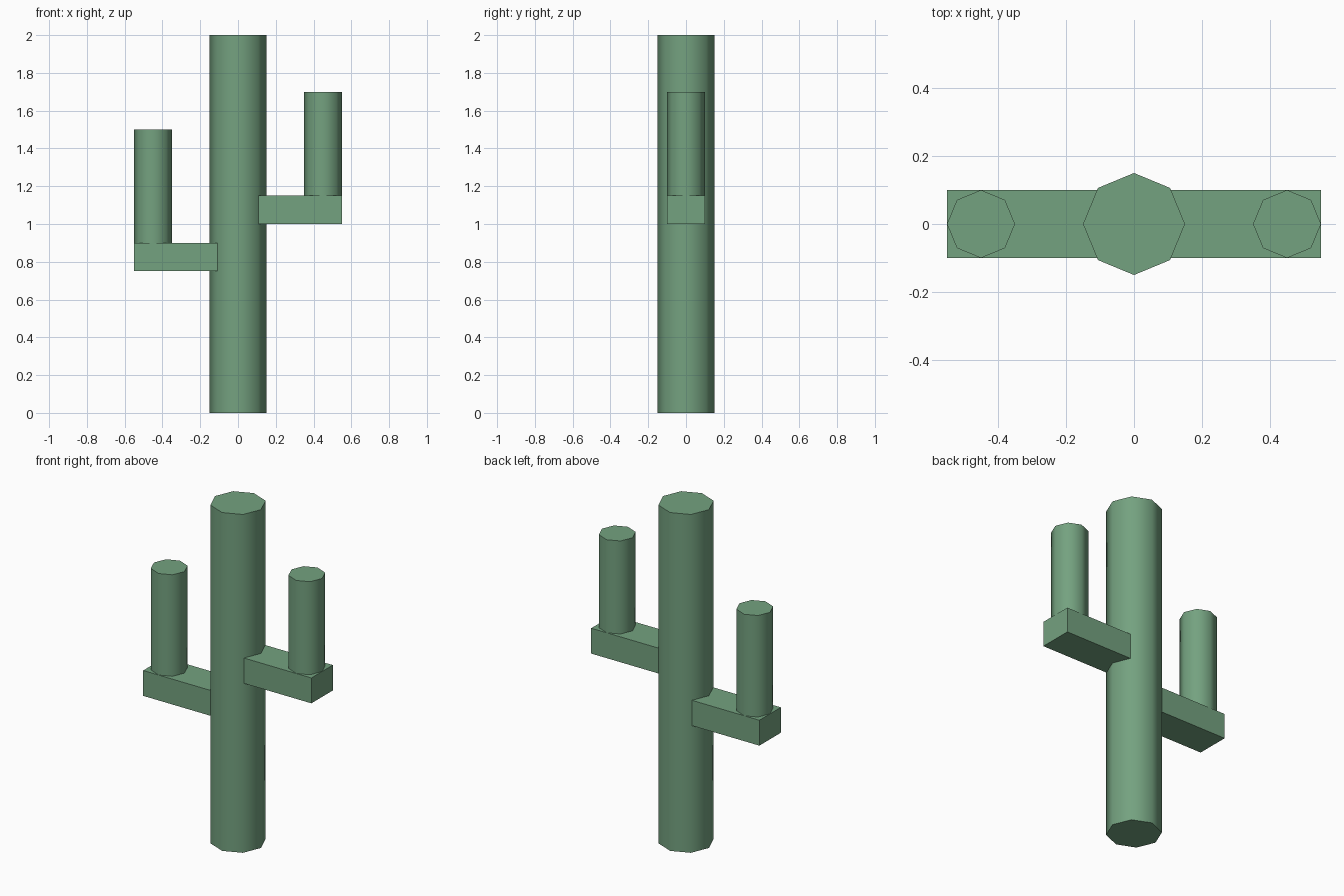
import bpy
import math

if "Cube" in bpy.data.objects:
    bpy.data.objects.remove(bpy.data.objects["Cube"])

green = bpy.data.materials.new("cactus green")
green.diffuse_color = (0.175, 0.36, 0.215, 1.0)
green.use_nodes = True
green.node_tree.nodes["Principled BSDF"].inputs["Base Color"].default_value = green.diffuse_color


def column(name, x, radius, z0, z1):
    """Upright eight-sided stem, smooth sides with sharp caps."""
    bpy.ops.mesh.primitive_cylinder_add(
        vertices=8, radius=radius, depth=z1 - z0, location=(x, 0, (z0 + z1) / 2))
    ob = bpy.context.object
    ob.name = name
    ob.data.materials.append(green)
    bpy.ops.object.shade_smooth_by_angle(angle=math.radians(60))


def block(name, x0, x1, z0, z1):
    """Flat-sided horizontal arm."""
    bpy.ops.mesh.primitive_cube_add(size=1, location=((x0 + x1) / 2, 0, (z0 + z1) / 2))
    ob = bpy.context.object
    ob.name = name
    ob.scale = (abs(x1 - x0), 0.2, z1 - z0)
    bpy.ops.object.transform_apply(location=False, rotation=False, scale=True)
    ob.data.materials.append(green)


# Main trunk
column("trunk", 0, 0.15, 0, 2)

# Arms: horizontal block buried in the trunk, with an upright stem
for label, side, base, top in (("right", 1, 1.0, 1.7), ("left", -1, 0.75, 1.5)):
    block(label + "_arm", side * 0.05, side * 0.55, base, base + 0.15)
    column(label + "_arm_stem", side * 0.45, 0.1, base + 0.1, top)
